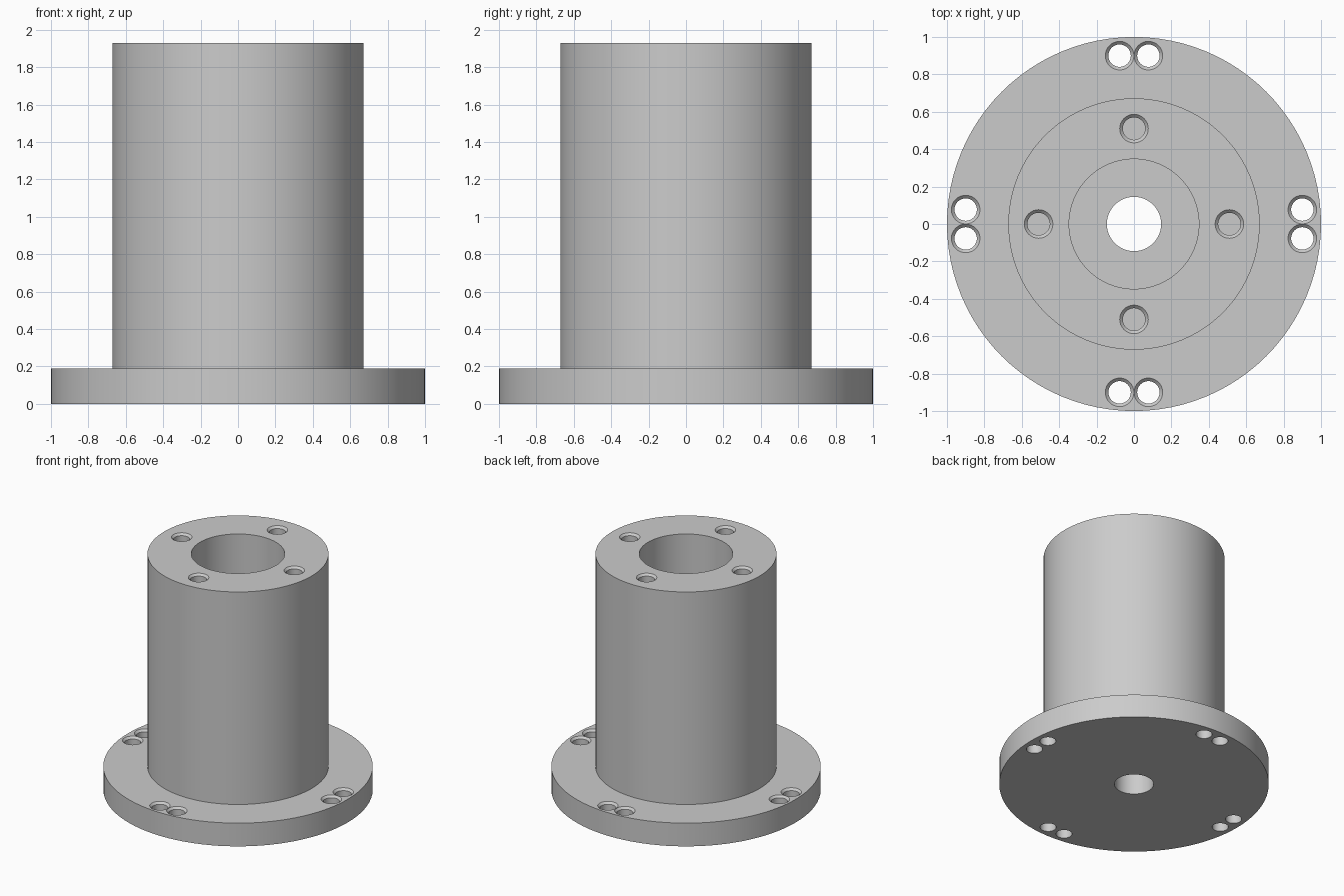
import bpy, bmesh
from math import cos, sin, pi
from mathutils import Matrix

if "Cube" in bpy.data.objects:
    bpy.data.objects.remove(bpy.data.objects["Cube"])

FLANGE_TOP, TOP = 0.19, 1.93

grey = bpy.data.materials.new("light_grey")
grey.use_nodes = True
colour = (0.6, 0.6, 0.6, 1)
grey.diffuse_color = colour
grey.node_tree.nodes["Principled BSDF"].inputs["Base Color"].default_value = colour


def lathe(bm, profile, segments, x=0, y=0):
    """Revolve a closed (radius, z) outline; radius 0 ends become flat caps."""
    rings = []
    for r, z in profile:
        if r == 0:
            rings.append([bm.verts.new((x, y, z))] * segments)
        else:
            rings.append([bm.verts.new((x + r * cos(2 * pi * i / segments),
                                        y + r * sin(2 * pi * i / segments), z))
                          for i in range(segments)])
    for a, b in zip(rings, rings[1:] + rings[:1]):
        for i in range(segments):
            j = (i + 1) % segments
            corners = list(dict.fromkeys((a[i], a[j], b[j], b[i])))
            if len(corners) > 2:
                bm.faces.new(corners)


def finish(bm, name):
    bmesh.ops.recalc_face_normals(bm, faces=bm.faces)
    mesh = bpy.data.meshes.new(name)
    bm.to_mesh(mesh)
    bm.free()
    mesh.materials.append(grey)
    obj = bpy.data.objects.new(name, mesh)
    bpy.context.collection.objects.link(obj)
    return obj


# Flanged sleeve with a wide bore that narrows to a through hole in the base
bm = bmesh.new()
lathe(bm, [(0.145, 0), (1, 0), (1, FLANGE_TOP), (0.672, FLANGE_TOP), (0.672, TOP),
           (0.347, TOP), (0.347, FLANGE_TOP), (0.145, FLANGE_TOP)], 96)
sleeve = finish(bm, "flanged_sleeve")


# Chamfered holes: four blind ones in the rim, four pairs through the flange
def hole(bm, x, y, top, bottom):
    r, mouth, depth = 0.06, 0.0765, 0.0165
    over = 0.01
    lathe(bm, [(0, bottom), (r, bottom), (r, top - depth), (mouth, top),
               (mouth, top + over), (0, top + over)], 32, x, y)


bm = bmesh.new()
for k in range(4):
    start = len(bm.verts)
    hole(bm, 0.51, 0, TOP, TOP - 0.3)
    for side in (-1, 1):
        hole(bm, 0.9, side * 0.077, FLANGE_TOP, -0.05)
    bm.verts.ensure_lookup_table()
    bmesh.ops.rotate(bm, verts=bm.verts[start:], cent=(0, 0, 0),
                     matrix=Matrix.Rotation(k * pi / 2, 3, "Z"))
cutter = finish(bm, "hole_cutter")
cutter.hide_render = True

cut = sleeve.modifiers.new("holes", "BOOLEAN")
cut.operation = "DIFFERENCE"
cut.solver = "EXACT"
cut.object = cutter

bpy.ops.object.select_all(action="DESELECT")
bpy.context.view_layer.objects.active = sleeve
sleeve.select_set(True)
bpy.ops.object.modifier_apply(modifier=cut.name)
bpy.data.objects.remove(cutter)
bpy.ops.object.shade_smooth_by_angle(angle=pi / 6)
